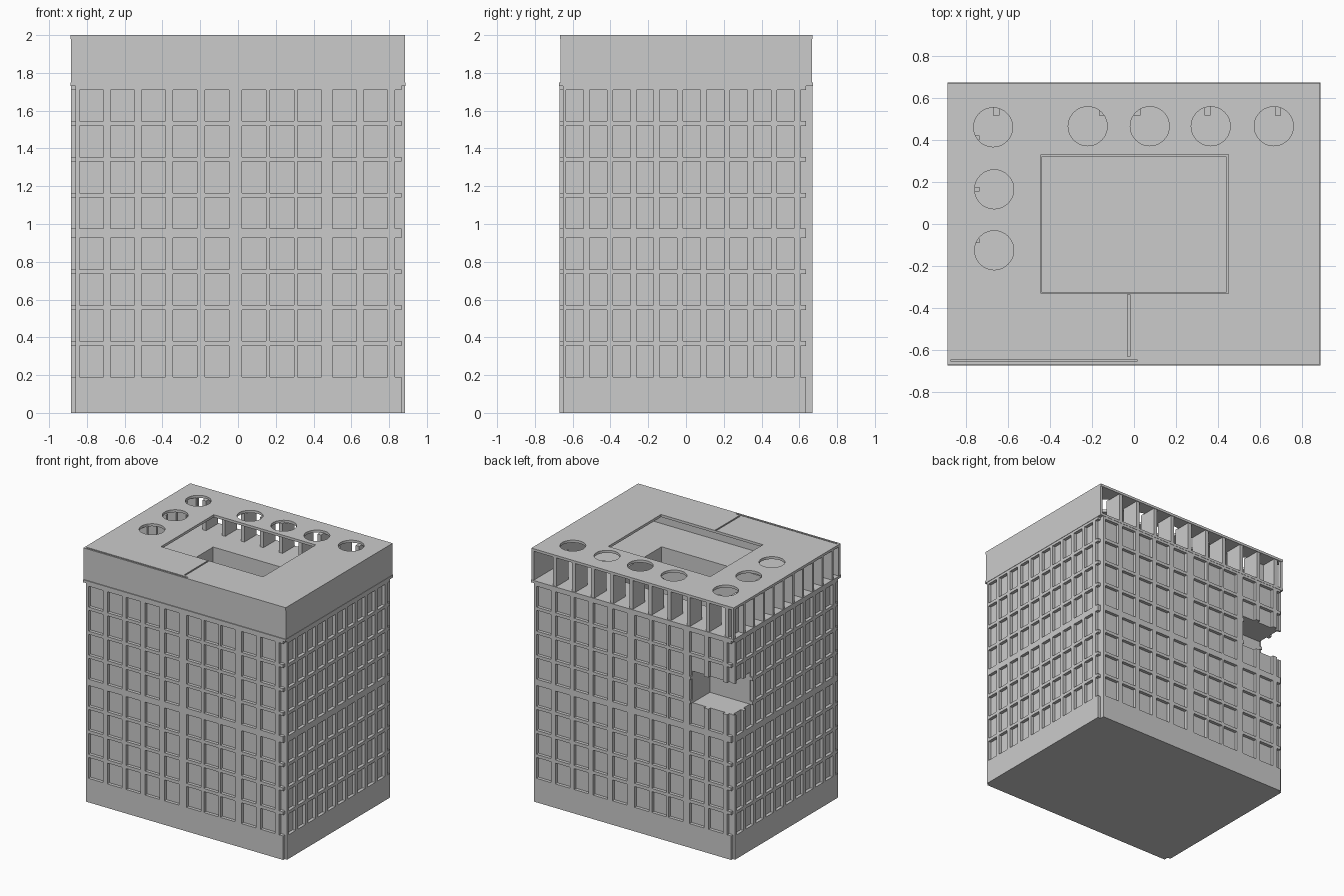
import bpy, bmesh
from mathutils import Vector

if "Cube" in bpy.data.objects:
    bpy.data.objects.remove(bpy.data.objects["Cube"])

CX, CY, D = 0.86, 0.645, 0.025          # core half sizes, facade relief depth


def finish(name, bm):
    bmesh.ops.recalc_face_normals(bm, faces=bm.faces[:])
    me = bpy.data.meshes.new(name)
    bm.to_mesh(me)
    bm.free()
    ob = bpy.data.objects.new(name, me)
    bpy.context.collection.objects.link(ob)
    return ob


def add_box(bm, x0, x1, y0, y1, z0, z1):
    vs = bmesh.ops.create_cube(bm, size=1)["verts"]
    for v in vs:
        v.co = ((x0 + x1) / 2 + v.co.x * (x1 - x0),
                (y0 + y1) / 2 + v.co.y * (y1 - y0),
                (z0 + z1) / 2 + v.co.z * (z1 - z0))


def boxes(name, *dims):
    bm = bmesh.new()
    for d in dims:
        add_box(bm, *d)
    return finish(name, bm)


def cut(ob, cutter):
    cutter.hide_render = True
    cutter.hide_set(True)
    m = ob.modifiers.new("cut", "BOOLEAN")
    m.operation, m.object, m.solver = "DIFFERENCE", cutter, "EXACT"
    bpy.context.view_layer.objects.active = ob
    bpy.ops.object.modifier_apply(modifier=m.name)
    bpy.data.objects.remove(cutter, do_unlink=True)


# Window layout
rows = [(z, z + 0.165) for z in (.19, .38, .57, .76, .975, 1.165, 1.355, 1.545)]
long_cols = [(x, x + 0.127) for x in
             (-.84, -.675, -.51, -.345, -.175, .02, .17, .315, .5, .665)]
short_cols = [(-.635 + .124 * k, -.543 + .124 * k) for k in range(10)]
NOTCH_X, NOTCH_Y, NOTCH_Z = -0.51, 0.43, (1.14, 1.39)


def facade(name, cols, lo, hi, corner, place, notch=None):
    """Relief panel with window openings; the far end is open at window height."""
    holes = [(a, b, c, d) for a, b in cols + [(corner, hi)] for c, d in rows]
    if notch:
        holes.append((*notch, *NOTCH_Z))
    us = sorted({round(u, 4) for h in holes for u in h[:2]} | {lo, hi})
    zs = sorted({round(z, 4) for h in holes for z in h[2:]} | {0, 1.735})
    bm = bmesh.new()
    grid = {}

    def vert(u, z):
        if (u, z) not in grid:
            grid[u, z] = bm.verts.new(place(u, z, 0))
        return grid[u, z]

    for a, b in zip(us, us[1:]):
        for c, d in zip(zs, zs[1:]):
            u, z = (a + b) / 2, (c + d) / 2
            if not any(h[0] < u < h[1] and h[2] < z < h[3] for h in holes):
                bm.faces.new([vert(a, c), vert(b, c), vert(b, d), vert(a, d)])
    r = bmesh.ops.extrude_face_region(bm, geom=bm.faces[:], use_keep_orig=True)
    off = Vector(place(0, 0, D)) - Vector(place(0, 0, 0))
    bmesh.ops.translate(bm, vec=off,
                        verts=[g for g in r["geom"] if isinstance(g, bmesh.types.BMVert)])
    return finish(name, bm)


facade("front_facade", long_cols, -.86, .865, .83, lambda u, z, d: (u, -CY - d, z))
facade("right_facade", short_cols, -.65, .635, .605, lambda u, z, d: (CX + d, u, z))
facade("back_facade", long_cols, -.86, .865, .83, lambda u, z, d: (-u, CY + d, z),
       (-NOTCH_X, .865))
facade("left_facade", short_cols, -.65, .635, .605, lambda u, z, d: (-CX - d, -u, z),
       (-.65, -NOTCH_Y))

# Core with light well and the corner balcony notch
core = boxes("core", (-CX, CX, -CY, CY, 0, 1.735))
cut(core, boxes("well_cutter", (-.44, .44, -.323, .318, .02, 1.9)))
cut(core, boxes("notch_cutter", (-1, NOTCH_X, NOTCH_Y, 1, *NOTCH_Z)))

# Terrace floor with a slightly projecting ledge
terrace = boxes("terrace_floor", (-.888, .888, -.672, .672, 1.73, 1.75))
cut(terrace, boxes("court_cutter", (-.44, .44, -.323, .318, 1.6, 1.9)))

# Solid parapet walls on front and right
boxes("front_parapet", (-.885, .885, -.665, -.645, 1.75, 1.985))
boxes("right_parapet", (.865, .885, -.645, .668, 1.75, 1.985))

# Open fins on back and left
boxes("back_fins", *[(x - .015, x + .015, .515, .665, 1.75, 1.985)
                     for x in [-.655 + .1675 * k for k in range(-1, 9)]])
boxes("left_fins", *[(-.885, -.735, y - .01, y + .01, 1.75, 1.985)
                     for y in [.165 + .1225 * k for k in range(-6, 4)]])
boxes("corner_fin", (-.885, -.865, .645, .668, 1.75, 1.985))

# Roof slab with court opening, round skylights and seam grooves
roof = boxes("roof_slab", (-.887, .885, -.667, .67, 1.98, 2))
cut(roof, boxes("roof_court_cutter", (-.443, .45, -.33, .33, 1.9, 2.1)))
bm = bmesh.new()
for x, y in ((-.67, .46), (-.22, .465), (.075, .465), (.365, .465), (.665, .465),
             (-.665, .165), (-.665, -.125)):
    vs = bmesh.ops.create_cone(bm, cap_ends=True, segments=40, radius1=.093,
                               radius2=.093, depth=.2)["verts"]
    bmesh.ops.translate(bm, vec=(x, y, 2), verts=vs)
cut(roof, finish("skylight_cutter", bm))
cut(roof, boxes("seam_cutter", (-.032, -.02, -.63, -.335, 1.992, 2.1)))
cut(roof, boxes("edge_seam_cutter", (-.87, .015, -.655, -.645, 1.992, 2.1)))
